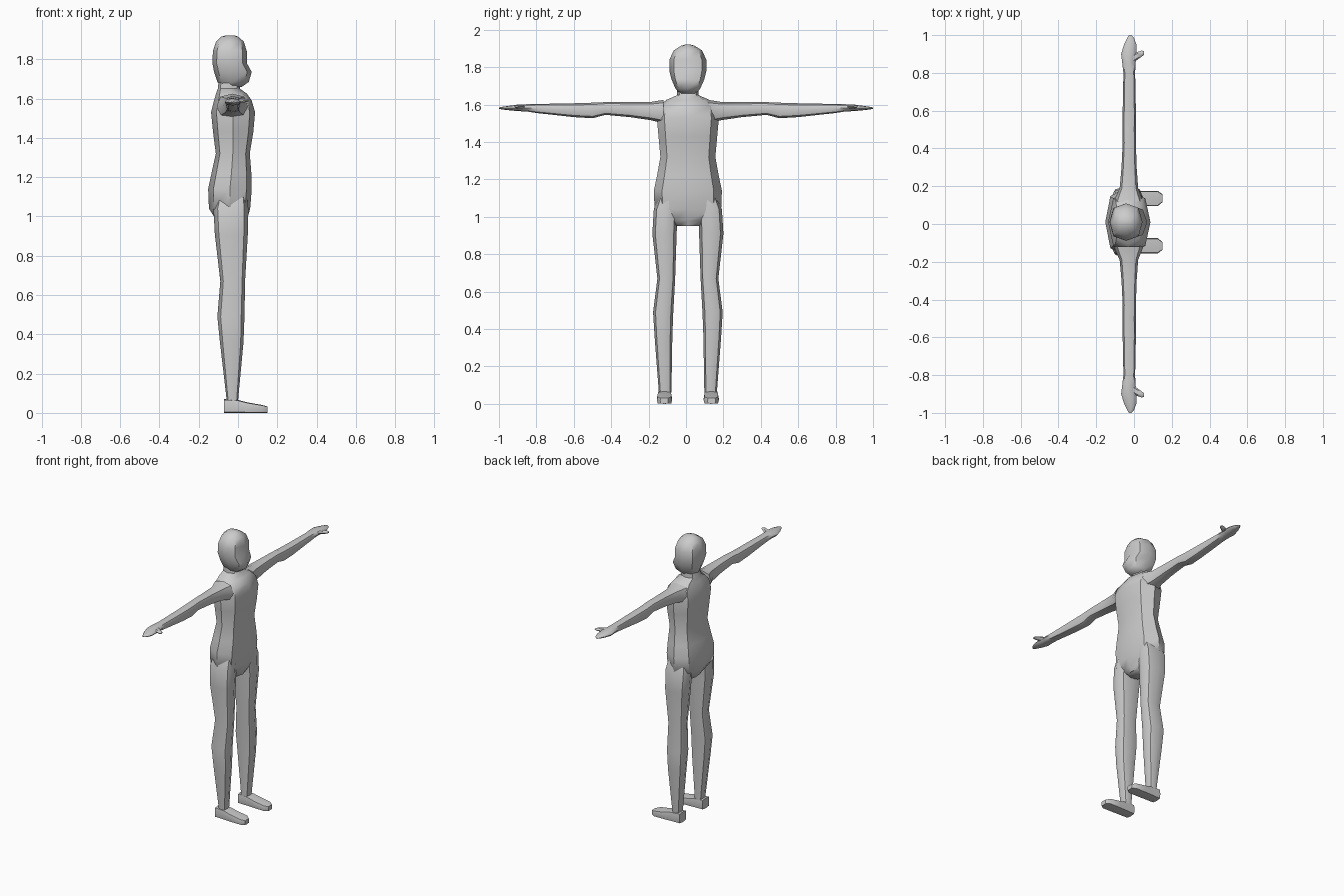
import bpy, bmesh, math

C = 0.01  # the body's mirror line in y


def loft(name, axis, rings, n=8, square=0.8, map_point=lambda p: p):
    """Skin rings (position, a0, a1, b0, b1) along an axis; a, b are the other two axes in order."""
    bm = bmesh.new()
    loops = []
    for pos, a0, a1, b0, b1 in rings:
        loop = []
        for i in range(n):
            t = 2 * math.pi * i / n
            u, v = (math.copysign(abs(f) ** square, f) for f in (math.cos(t), math.sin(t)))
            p = [(a0 + a1) / 2 + u * (a1 - a0) / 2, (b0 + b1) / 2 + v * (b1 - b0) / 2]
            p.insert("xyz".index(axis), pos)
            loop.append(bm.verts.new(map_point(p)))
        loops.append(loop)
    for r, s in zip(loops, loops[1:]):
        for i in range(n):
            j = (i + 1) % n
            bm.faces.new((r[i], r[j], s[j], s[i]))
    bm.faces.new(loops[0])
    bm.faces.new(loops[-1])
    bmesh.ops.recalc_face_normals(bm, faces=bm.faces)
    me = bpy.data.meshes.new(name)
    bm.to_mesh(me)
    bm.free()
    ob = bpy.data.objects.new(name, me)
    bpy.context.collection.objects.link(ob)
    bpy.ops.object.select_all(action='DESELECT')
    ob.select_set(True)
    bpy.context.view_layer.objects.active = ob
    bpy.ops.object.shade_smooth_by_angle(angle=math.radians(50))
    return ob


def sym(z, x0, x1, w):
    return (z, x0, x1, C - w, C + w)


# Torso, from crotch to neck
loft("torso", "z", [
    sym(0.95, -0.08, 0.03, 0.065), sym(0.98, -0.11, 0.045, 0.10),
    sym(1.04, -0.148, 0.062, 0.178), sym(1.14, -0.152, 0.07, 0.182),
    sym(1.22, -0.135, 0.068, 0.165), sym(1.32, -0.113, 0.06, 0.147),
    sym(1.43, -0.127, 0.078, 0.157), sym(1.53, -0.137, 0.087, 0.166),
    sym(1.59, -0.122, 0.07, 0.155), sym(1.625, -0.112, 0.045, 0.115),
    sym(1.65, -0.103, 0.01, 0.058), sym(1.72, -0.095, 0.0, 0.055)])

# Head with a jutting face
loft("head", "z", [
    sym(1.66, -0.085, 0.02, 0.045), sym(1.685, -0.105, 0.055, 0.066),
    sym(1.735, -0.122, 0.07, 0.088), sym(1.78, -0.13, 0.045, 0.099),
    sym(1.84, -0.128, 0.045, 0.099), sym(1.89, -0.112, 0.03, 0.075),
    sym(1.915, -0.085, 0.0, 0.035), sym(1.922, -0.06, -0.02, 0.01)])

for side, s in (("left", 1), ("right", -1)):
    body = lambda p, s=s: (p[0], C + s * p[1], p[2])
    reach = lambda p, s=s: (p[0], s * p[1], p[2])

    # Leg
    loft(side + "_leg", "z", [
        (1.10, -0.11, 0.045, 0.04, 0.16), (1.04, -0.125, 0.053, 0.055, 0.182),
        (0.91, -0.118, 0.05, 0.06, 0.19), (0.67, -0.09, 0.036, 0.068, 0.163),
        (0.49, -0.105, 0.033, 0.078, 0.186), (0.36, -0.092, 0.028, 0.083, 0.178),
        (0.06, -0.057, 0.0, 0.088, 0.155)], map_point=body)

    # Foot
    loft(side + "_foot", "x", [
        (-0.07, 0.088, 0.162, 0, 0.07), (0.0, 0.086, 0.164, 0, 0.066),
        (0.05, 0.084, 0.166, 0, 0.053), (0.125, 0.084, 0.166, 0, 0.04),
        (0.15, 0.105, 0.148, 0, 0.032)], square=0.35, map_point=body)

    # Arm, flowing into a flat hand with pointed fingers
    loft(side + "_arm", "y", [
        (0.10, -0.105, 0.055, 0, 0), (0.12, -0.108, 0.05, 1.50, 1.625),
        (0.19, -0.076, 0.022, 1.517, 1.614), (0.30, -0.066, 0.014, 1.533, 1.614),
        (0.43, -0.06, 0.01, 1.545, 1.613), (0.50, -0.062, 0.01, 1.527, 1.61),
        (0.60, -0.06, 0.01, 1.533, 1.607), (0.80, -0.056, 0.006, 1.555, 1.603),
        (0.85, -0.062, 0.008, 1.563, 1.602), (0.90, -0.068, 0.014, 1.565, 1.60),
        (0.95, -0.053, 0.013, 1.57, 1.593), (0.985, -0.036, 0.0, 1.574, 1.588),
        (1.0, -0.027, -0.015, 1.578, 1.584)][1:], map_point=reach)

    # Thumb
    loft(side + "_thumb", "x", [
        (-0.02, 0.845, 0.89, 1.572, 1.597), (0.015, 0.868, 0.91, 1.577, 1.60),
        (0.04, 0.885, 0.918, 1.581, 1.598), (0.054, 0.897, 0.915, 1.585, 1.594)],
        n=6, map_point=reach)
